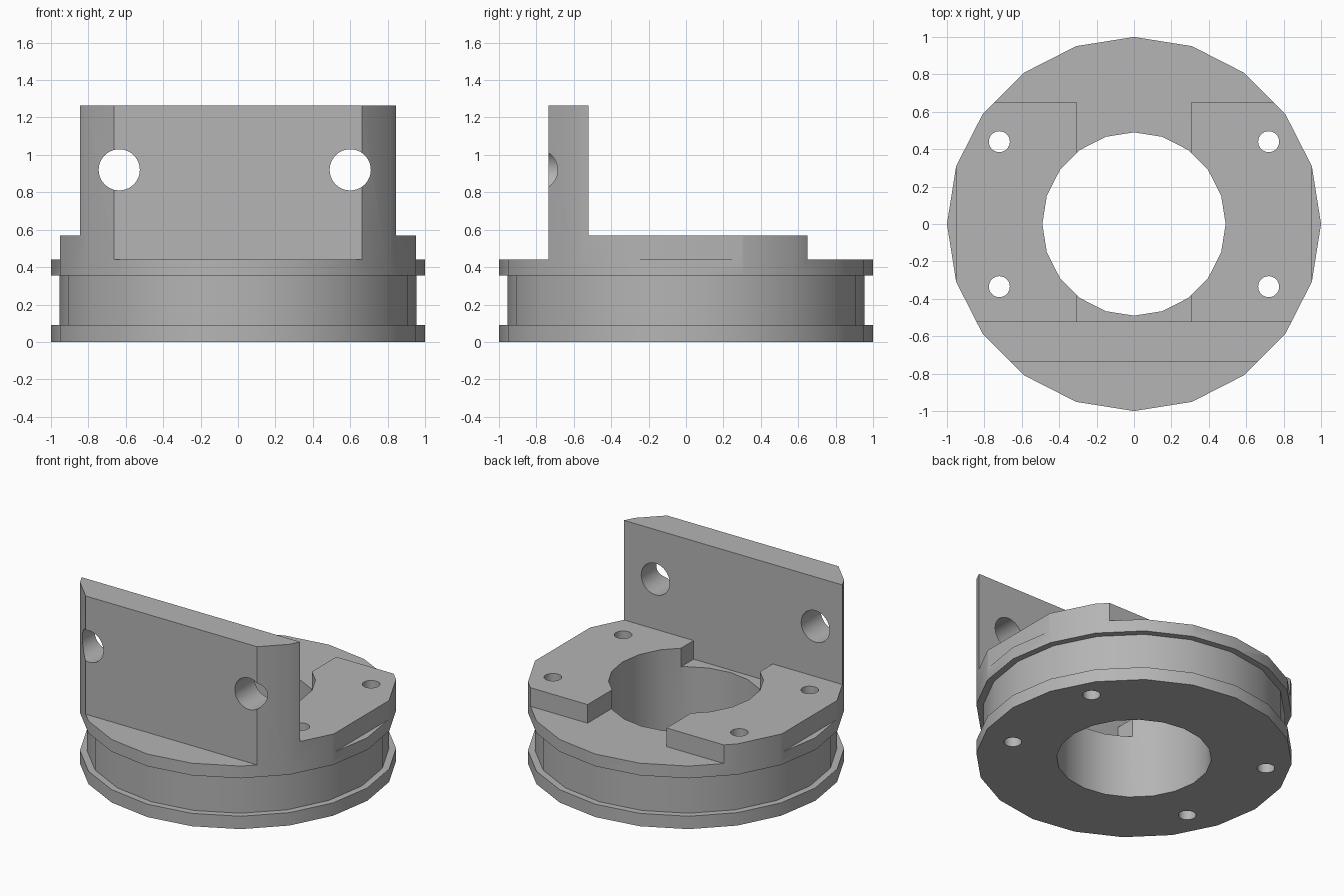
import bpy
import bmesh
from math import radians, pi

cube = bpy.data.objects.get("Cube")
if cube:
    bpy.data.objects.remove(cube)

SIDES = 20
BASE_TOP, PAD_TOP, PLATE_TOP = 0.44, 0.57, 1.265
PLATE_FRONT, PLATE_BACK = -0.735, -0.52
FAR = 1.5

grey = bpy.data.materials.new("plain_grey")
grey.use_nodes = True
colour = (0.46, 0.46, 0.46, 1)
grey.diffuse_color = colour
grey.node_tree.nodes["Principled BSDF"].inputs["Base Color"].default_value = colour


def lathe(name, profile):
    """Closed faceted solid from (radius, height) steps."""
    bm = bmesh.new()
    rings = []
    for r, z in profile:
        ring = bmesh.ops.create_circle(bm, segments=SIDES, radius=r)["verts"]
        for v in ring:
            v.co.z = z
        rings.append(ring)
    for low, high in zip(rings, rings[1:]):
        for i in range(SIDES):
            j = (i + 1) % SIDES
            bm.faces.new((low[i], low[j], high[j], high[i]))
    bm.faces.new(rings[0])
    bm.faces.new(rings[-1])
    bmesh.ops.recalc_face_normals(bm, faces=bm.faces)
    mesh = bpy.data.meshes.new(name)
    bm.to_mesh(mesh)
    bm.free()
    obj = bpy.data.objects.new(name, mesh)
    bpy.context.collection.objects.link(obj)
    return obj


def cut(cutter):
    """Subtract a cutter from the body, then discard it."""
    cutter.hide_render = True
    mod = body.modifiers.new("cut", "BOOLEAN")
    mod.operation = "DIFFERENCE"
    mod.solver = "EXACT"
    mod.object = cutter
    bpy.context.view_layer.objects.active = body
    bpy.ops.object.modifier_apply(modifier=mod.name)
    bpy.data.objects.remove(cutter)


def cut_box(x, y, z):
    mid = [(a + b) / 2 for a, b in (x, y, z)]
    bpy.ops.mesh.primitive_cube_add(size=1, location=mid)
    box = bpy.context.object
    box.scale = [b - a for a, b in (x, y, z)]
    bpy.context.view_layer.update()
    cut(box)


def drill(location, radius, depth, sides, tilt=0):
    bpy.ops.mesh.primitive_cylinder_add(vertices=sides, radius=radius, depth=depth,
                                        location=location, rotation=(tilt, 0, 0))
    cut(bpy.context.object)


# Full-height blank with the groove between the two flanges
body = lathe("flanged_mount", [(1, 0), (1, 0.09), (0.955, 0.09), (0.955, 0.355),
                               (1, 0.355), (1, PLATE_TOP)])
body.data.materials.append(grey)

# Upright plate
cut_box((-FAR, FAR), (PLATE_BACK, FAR), (PAD_TOP, FAR))
cut_box((-FAR, FAR), (-FAR, PLATE_FRONT), (BASE_TOP, FAR))

# Raised pads on either side of the channel
cut_box((-0.305, 0.305), (PLATE_BACK, FAR), (BASE_TOP, FAR))
cut_box((-FAR, FAR), (0.65, FAR), (BASE_TOP, FAR))
for x in ((-FAR, -0.953), (0.953, FAR)):
    cut_box(x, (-FAR, FAR), (BASE_TOP, FAR))

# Central bore
cut(lathe("bore_cutter", [(0.49, -0.1), (0.49, 1)]))

# Bolt holes through the pads and base
for x in (-0.72, 0.72):
    for y in (-0.335, 0.44):
        drill((x, y, 0.3), 0.056, 1, 32)

# Cross holes through the upright plate
for x in (-0.635, 0.6):
    drill((x, -0.65, 0.92), 0.11, 0.8, 40, pi / 2)

bpy.ops.object.select_all(action="DESELECT")
body.select_set(True)
bpy.context.view_layer.objects.active = body
bpy.ops.object.shade_smooth_by_angle(angle=radians(30))
